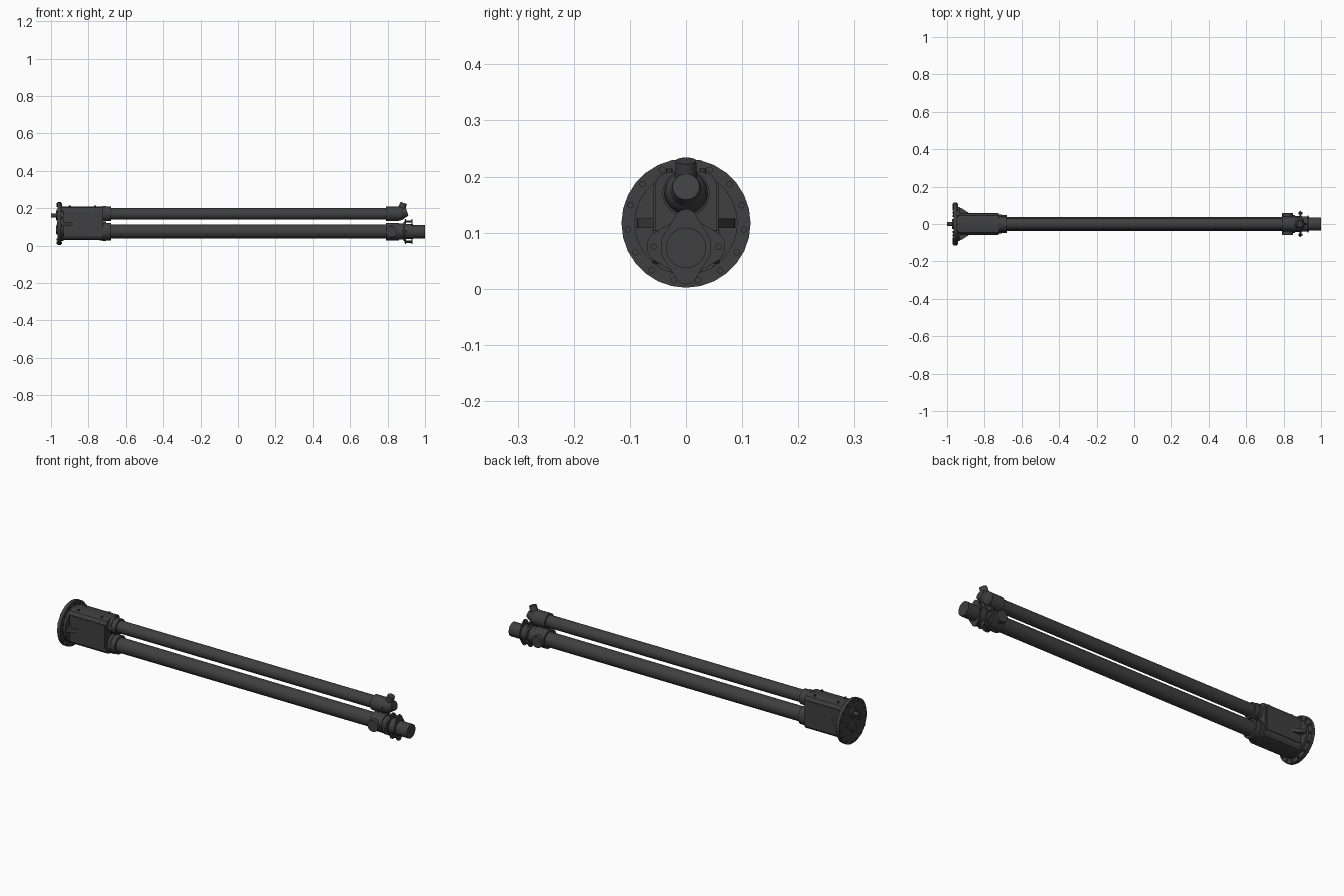
import bpy, bmesh, math
from mathutils import Vector, Matrix

cube = bpy.data.objects.get("Cube")
if cube:
    bpy.data.objects.remove(cube, do_unlink=True)

dark = bpy.data.materials.new("dark_grey_metal")
dark.use_nodes = True
COLOUR = (0.05, 0.05, 0.05, 1)
dark.diffuse_color = COLOUR
bsdf = dark.node_tree.nodes["Principled BSDF"]
bsdf.inputs["Base Color"].default_value = COLOUR
bsdf.inputs["Roughness"].default_value = 0.6

UPPER, LOWER, MID = 0.17, 0.075, 0.117


def finish(name, bm):
    bmesh.ops.recalc_face_normals(bm, faces=bm.faces)
    mesh = bpy.data.meshes.new(name)
    bm.to_mesh(mesh)
    bm.free()
    mesh.materials.append(dark)
    obj = bpy.data.objects.new(name, mesh)
    bpy.context.collection.objects.link(obj)
    bpy.ops.object.select_all(action="DESELECT")
    obj.select_set(True)
    bpy.context.view_layer.objects.active = obj
    bpy.ops.object.shade_smooth_by_angle(angle=math.radians(30))
    return obj


def rod(name, start, end, r1, r2=None, sides=32):
    """Cylinder or cone between two points."""
    a, b = Vector(start), Vector(end)
    turn = (b - a).to_track_quat("Z", "Y").to_matrix().to_4x4()
    bm = bmesh.new()
    bmesh.ops.create_cone(bm, cap_ends=True, segments=sides, radius1=r1,
                          radius2=r1 if r2 is None else r2, depth=(b - a).length,
                          matrix=Matrix.Translation((a + b) / 2) @ turn)
    return finish(name, bm)


def rod_x(name, x1, x2, z, r, y=0, sides=32):
    return rod(name, (x1, y, z), (x2, y, z), r, sides=sides)


def prism(name, points, depth):
    """Extrude a closed outline of 3D points along a vector."""
    bm = bmesh.new()
    face = bm.faces.new([bm.verts.new(p) for p in points])
    out = bmesh.ops.extrude_face_region(bm, geom=[face])
    bmesh.ops.translate(bm, vec=depth,
                        verts=[g for g in out["geom"] if isinstance(g, bmesh.types.BMVert)])
    return finish(name, bm)


def box(name, x, y, z):
    corners = [(x[0], y[0], z[0]), (x[0], y[1], z[0]), (x[0], y[1], z[1]), (x[0], y[0], z[1])]
    return prism(name, corners, (x[1] - x[0], 0, 0))


def lobed_plate(name, x, thick, core, tip, reach, upright):
    """Rounded diamond: a large centre circle joined to two small end circles."""
    tilt = math.acos((core - tip) / reach)
    arcs = [(reach, tip, -tilt, tilt), (0, core, tilt, math.pi - tilt),
            (-reach, tip, math.pi - tilt, math.pi + tilt),
            (0, core, math.pi + tilt, 2 * math.pi - tilt)]
    points = []
    for centre, r, a0, a1 in arcs:
        for i in range(10):
            a = a0 + (a1 - a0) * (i + 0.5) / 10
            u, v = centre + r * math.cos(a), r * math.sin(a)
            y, z = (v, u) if upright else (u, v)
            points.append((x, y, LOWER + z))
    return prism(name, points, (thick, 0, 0))


# Mounting flange with its bolt ring
rod_x("mounting_flange", -0.965, -0.947, MID, 0.115, sides=28)
rod_x("flange_step", -0.95, -0.934, MID, 0.092, sides=36)
for i in range(15):
    a = math.radians(90 + 24 * i)
    rod_x("flange_bolt", -0.97, -0.941, MID + 0.104 * math.sin(a), 0.006,
          y=0.104 * math.cos(a), sides=8)

# Input shaft and bosses on the rear face
rod_x("input_boss", -0.974, -0.96, UPPER - 0.01, 0.026)
rod_x("input_shaft", -1.0, -0.97, UPPER - 0.01, 0.011, sides=20)
rod_x("lower_boss", -0.973, -0.96, LOWER + 0.008, 0.022)
for side in (-1, 1):
    rod_x("side_boss", -0.969, -0.96, MID, 0.012, y=side * 0.055, sides=16)

# Gear housing with chamfered corners
half = [(0.03, 0.208), (0.046, 0.203), (0.055, 0.188), (0.055, 0.05), (0.046, 0.036), (0.03, 0.03)]
outline = half + [(-y, z) for y, z in reversed(half)]
prism("gear_housing", [(-0.94, y, z) for y, z in outline], (0.218, 0, 0))
for side in (-1, 1):
    prism("side_rib", [(-0.94, side * 0.05, 0.108), (-0.94, side * 0.088, 0.108),
                       (-0.925, side * 0.086, 0.108), (-0.875, side * 0.054, 0.108)],
          (0, 0, 0.017))
    box("side_cover", (-0.93, -0.73), sorted((side * 0.053, side * 0.058)), (0.065, 0.185))
    for x in (-0.9, -0.765):
        rod("housing_screw", (x, side * 0.03, 0.2), (x, side * 0.03, 0.214), 0.006, sides=8)

# Upper and lower tubes with end collars
for label, z, r, collar in (("upper", UPPER, 0.031, 0.039), ("lower", LOWER, 0.037, 0.047)):
    rod_x(label + "_tube", -0.75, 0.83, z, r)
    rod_x(label + "_rear_collar", -0.74, -0.68, z, collar)
    rod_x(label + "_rear_collar_lip", -0.725, -0.706, z, collar + 0.003)
    rod_x(label + "_front_collar", 0.79, 0.86, z, collar)

# Upper elbow with an upright outlet
bm = bmesh.new()
bmesh.ops.create_uvsphere(bm, u_segments=28, v_segments=16, radius=0.038,
                          matrix=Matrix.Translation((0.862, 0, UPPER + 0.002)))
finish("elbow_ball", bm)
rod("elbow_outlet", (0.865, 0, UPPER), (0.886, 0, 0.228), 0.022, 0.018)
rod("elbow_cap", (0.865, 0, UPPER), (0.904, 0, UPPER + 0.012), 0.034, 0.024)

# Lower joint: side pivots, lobed plates and output shaft
rod("joint_pivot", (0.82, -0.06, LOWER), (0.82, 0.06, LOWER), 0.03)
rod_x("joint_body", 0.85, 0.89, LOWER, 0.042)
lobed_plate("side_lobed_plate", 0.884, 0.01, 0.05, 0.03, 0.04, False)
lobed_plate("rear_upright_plate", 0.892, 0.006, 0.045, 0.02, 0.047, True)
rod_x("joint_neck", 0.89, 0.935, LOWER, 0.04)
lobed_plate("front_upright_plate", 0.928, 0.006, 0.045, 0.02, 0.047, True)
rod_x("output_shaft", 0.93, 1.0, LOWER - 0.002, 0.036)
for side in (-1, 1):
    rod_x("plate_bolt", 0.88, 0.9, LOWER, 0.006, y=side * 0.058, sides=8)
    rod_x("plate_spacer", 0.89, 0.932, LOWER + side * 0.054, 0.006, sides=8)
